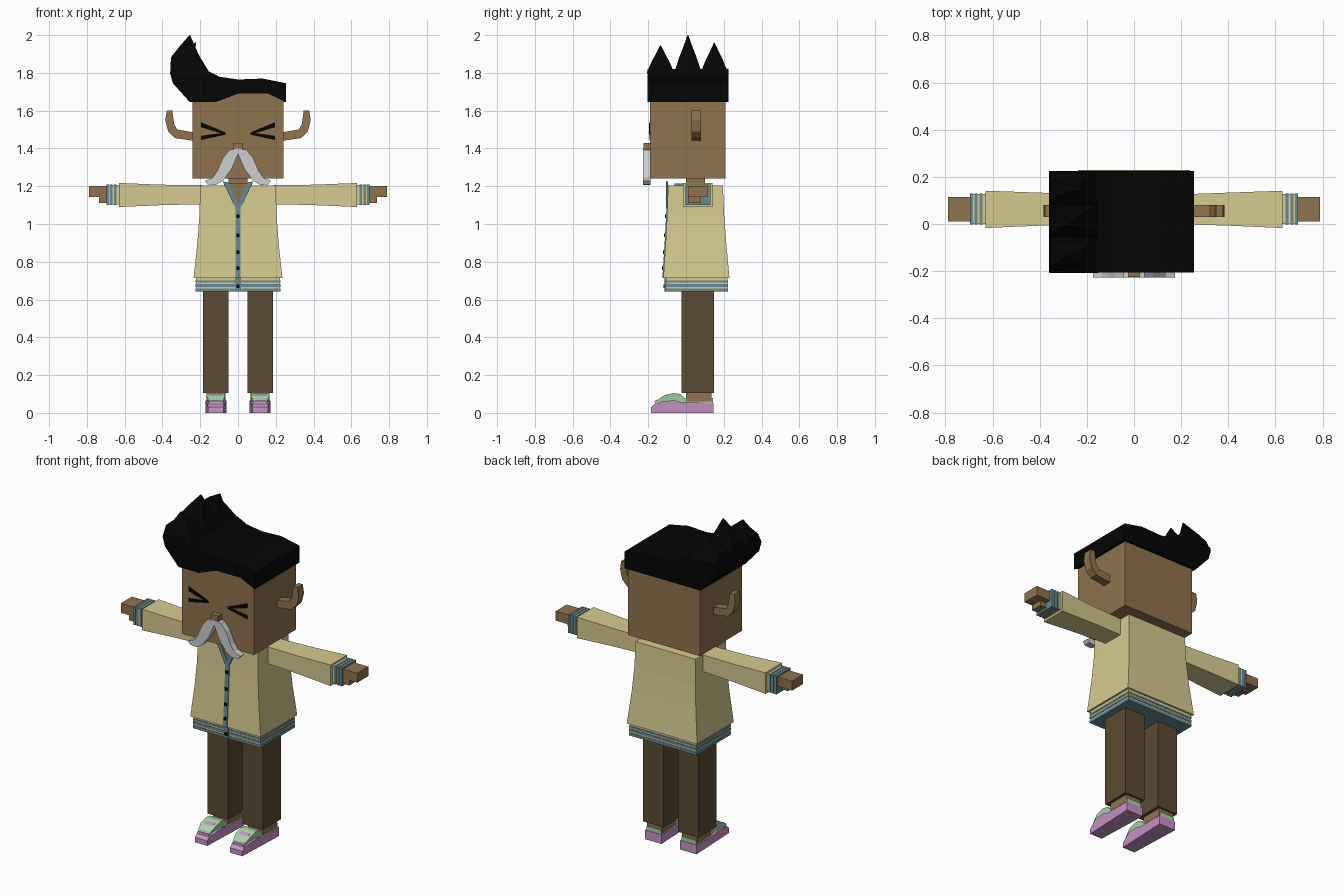
import bpy, bmesh

cube = bpy.data.objects.get("Cube")
if cube:
    bpy.data.objects.remove(cube, do_unlink=True)


def material(name, r, g, b):
    col = [(v / 255) ** 2.2 for v in (r, g, b)] + [1]
    m = bpy.data.materials.new(name)
    m.use_nodes = True
    m.diffuse_color = col
    m.node_tree.nodes["Principled BSDF"].inputs["Base Color"].default_value = col
    return m


skin = material("skin brown", 143, 114, 79)
cream = material("cardigan cream", 214, 201, 143)
blue = material("trim blue", 104, 138, 146)
brown = material("trouser brown", 92, 76, 54)
black = material("black", 13, 13, 13)
grey = material("moustache grey", 205, 205, 207)
pink = material("shoe pink", 200, 146, 199)
green = material("shoe green", 166, 211, 168)


def skin_rings(name, rings, mat):
    """Join rings of equal point count into a closed solid."""
    bm = bmesh.new()
    loops = [[bm.verts.new(p) for p in ring] for ring in rings]
    n = len(loops[0])
    for a, b in zip(loops, loops[1:]):
        for i in range(n):
            j = (i + 1) % n
            bm.faces.new((a[i], a[j], b[j], b[i]))
    bm.faces.new(loops[0])
    bm.faces.new(loops[-1])
    bmesh.ops.recalc_face_normals(bm, faces=bm.faces)
    me = bpy.data.meshes.new(name)
    bm.to_mesh(me)
    bm.free()
    me.materials.append(mat)
    ob = bpy.data.objects.new(name, me)
    bpy.context.collection.objects.link(ob)
    return ob


def box(name, x0, x1, y0, y1, z0, z1, mat):
    return loft_z(name, [(z0, x0, x1, y0, y1), (z1, x0, x1, y0, y1)], mat)


def loft_z(name, secs, mat):
    rings = [[(a, c, z), (b, c, z), (b, d, z), (a, d, z)] for z, a, b, c, d in secs]
    return skin_rings(name, rings, mat)


def loft_x(name, secs, mat, s=1):
    rings = [[(s * x, a, c), (s * x, b, c), (s * x, b, d), (s * x, a, d)]
             for x, a, b, c, d in secs]
    return skin_rings(name, rings, mat)


def prism_y(name, pts, y0, y1, mat, s=1):
    return skin_rings(name, [[(s * x, y, z) for x, z in pts] for y in (y0, y1)], mat)


# Head and neck
box("head", -.24, .24, -.19, .21, 1.24, 1.69, skin)
box("neck", -.05, .05, 0, .1, 1.18, 1.25, skin)
box("nose", -.025, .025, -.225, -.185, 1.395, 1.43, skin)

# Hair: arched at the front, straight at the back
top = [(.255, 1.745), (.13, 1.77), (0, 1.765), (-.1, 1.78), (-.16, 1.81),
       (-.355, 1.82), (-.36, 1.8), (-.345, 1.745), (-.255, 1.645)]
arch = [(-.12, 1.645), (0, 1.69), (.16, 1.69), (.255, 1.645)]
front = [(x, -.205, z) for x, z in top + arch]
inner = [(x, -.185, z) for x, z in top + arch]
inner_flat = [(x, -.184, z) for x, z in top] + [(x, -.184, 1.645) for x, z in arch]
back = [(x, .225, z) for x, z in top] + [(x, .225, 1.645) for x, z in arch]
skin_rings("hair", [front, inner, inner_flat, back], black)

# Curled hair spikes
for i, (y, tip_x, tip_z) in enumerate([(-.135, -.285, 1.945), (.01, -.255, 2.0),
                                       (.15, -.225, 1.96)]):
    h = tip_z - 1.81
    loft_z(f"hair_spike_{i + 1}", [
        (1.80, -.359, -.15, y - .073, y + .073),
        (1.81 + h * .38, -.355, -.2, y - .046, y + .046),
        (1.81 + h * .65, -.315, -.225, y - .026, y + .026),
        (tip_z, tip_x - .002, tip_x + .002, y - .002, y + .002)], black)

# Face parts and ears, mirrored
ear = [(.23, 1.44), (.335, 1.455), (.37, 1.49), (.385, 1.55), (.377, 1.6),
       (.348, 1.6), (.338, 1.53), (.322, 1.5), (.23, 1.485)]
half_moustache = [(0, 1.4), (.045, 1.392), (.08, 1.35), (.11, 1.28), (.135, 1.245),
                  (.175, 1.228), (.16, 1.21), (.12, 1.206), (.08, 1.228),
                  (.035, 1.29), (0, 1.37)]
for side, s in (("left", 1), ("right", -1)):
    prism_y(side + "_ear", ear, .03, .08, skin, s)
    prism_y(side + "_moustache", half_moustache, -.228, -.188, grey, s)
    prism_y(side + "_upper_eye_stroke",
            [(.065, 1.473), (.195, 1.512), (.195, 1.538), (.065, 1.485)],
            -.195, -.187, black, s)
    prism_y(side + "_lower_eye_stroke",
            [(.065, 1.473), (.195, 1.445), (.195, 1.467), (.065, 1.485)],
            -.194, -.187, black, s)

# Cardigan body
loft_z("cardigan", [(.715, -.235, .235, -.12, .23), (.9, -.215, .215, -.108, .213),
                    (1.05, -.204, .204, -.1, .202), (1.205, -.2, .2, -.095, .195)], cream)
hem = [.642, .658, .667, .682, .69, .7, .716]
for i, (a, b) in enumerate(zip(hem, hem[1:])):
    g = .003 * (i % 2)
    box(f"hem_band_{i + 1}", -.226 + g, .226 - g, -.108 + g, .222 - g, a, b,
        cream if i % 2 else blue)

# Neckline, button strip and buttons
prism_y("neckline_skin", [(-.06, 1.215), (.06, 1.215), (0, 1.1)], -.103, -.094, skin)
box("back_collar", -.075, .075, -.06, .12, 1.2, 1.215, blue)
loft_z("button_strip", [(.715, -.013, .013, -.125, -.116), (.9, -.013, .013, -.113, -.104),
                        (1.05, -.013, .013, -.105, -.096),
                        (1.1, -.013, .013, -.103, -.094)], blue)
box("hem_button_strip", -.013, .013, -.113, -.104, .642, .716, blue)
for i, (z, y) in enumerate([(.67, -.113), (.765, -.122), (.85, -.117),
                            (.94, -.112), (1.04, -.106)]):
    box(f"button_{i + 1}", -.009, .009, y - .005, y + .004, z - .009, z + .009, black)

# Arms, hands, legs and shoes, mirrored
cuff = [.63, .643, .656, .664, .677, .684, .696]
shoe_lower = [(-.185, 0), (.145, 0), (.145, .055), (-.02, .055), (-.06, .066),
              (-.12, .062), (-.168, .045), (-.185, .03)]
shoe_upper = [(-.165, .044), (.142, .05), (.142, .08), (-.01, .08), (-.03, .1),
              (-.07, .105), (-.12, .09), (-.165, .06)]


def shoe_part(name, pts, half, cx, mat):
    """Side profile with the toe narrowed."""
    rings = [[(cx + e * half * (.75 if y < -.13 else 1), y, z) for y, z in pts]
             for e in (-1, 1)]
    skin_rings(name, rings, mat)


for side, s in (("left", 1), ("right", -1)):
    prism_y(side + "_collar", [(.05, 1.22), (.08, 1.225), (.014, 1.085), (0, 1.085),
                               (0, 1.11)], -.106, -.095, blue, s)
    loft_x(side + "_sleeve", [(.18, 0, .125, 1.105, 1.205), (.4, -.007, .133, 1.1, 1.208),
                              (.63, -.017, .141, 1.09, 1.217)], cream, s)
    for i, (a, b) in enumerate(zip(cuff, cuff[1:])):
        g = .003 * (1 - i % 2)
        loft_x(f"{side}_cuff_band_{i + 1}",
               [(x, -.002 + g, .13 - g, 1.1 + g, 1.21 - g) for x in (a, b)],
               blue if i % 2 else cream, s)
    loft_x(side + "_hand", [(x, .01, .115, 1.143, 1.2) for x in (.69, .79)], skin, s)
    loft_x(side + "_thumb", [(x, .01, .08, 1.112, 1.145) for x in (.69, .737)], skin, s)

    c = s * .117
    box(side + "_trouser_leg", c - .068, c + .068, -.025, .147, .105, .66, brown)
    box(side + "_ankle", c - .05, c + .05, 0, .135, .06, .11, skin)
    shoe_part(side + "_shoe_lower", shoe_lower, .055, c, pink)
    shoe_part(side + "_shoe_upper", shoe_upper, .049, c, green)
    # Pink lace panels on the instep
    for i, (y, z) in enumerate([(-.155, .066), (-.105, .094)]):
        skin_rings(f"{side}_lace_panel_{i + 1}",
                   [[(c + e * .03, y - .012, z - .012), (c + e * .03, y + .012, z - .003),
                     (c + e * .03, y + .012, z + .006), (c + e * .03, y - .012, z - .003)]
                    for e in (-1, 1)], pink)
